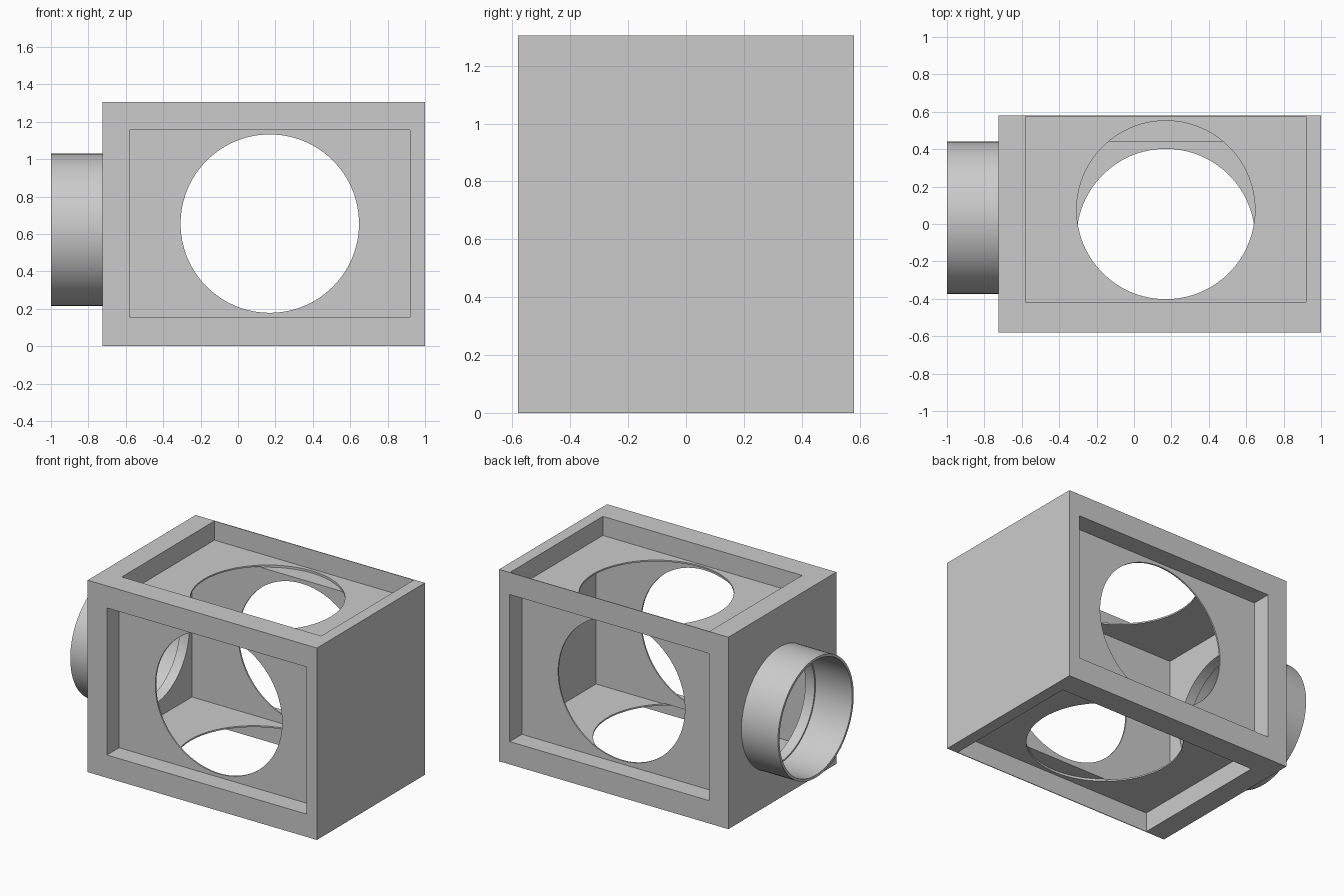
import bpy
import math

if "Cube" in bpy.data.objects:
    bpy.data.objects.remove(bpy.data.objects["Cube"])

AXIS_ROT = {'X': (0, math.pi / 2, 0), 'Y': (math.pi / 2, 0, 0), 'Z': (0, 0, 0)}

grey = bpy.data.materials.new("plain grey")
grey.diffuse_color = (0.6, 0.6, 0.6, 1)
grey.use_nodes = True
grey.node_tree.nodes["Principled BSDF"].inputs["Base Color"].default_value = grey.diffuse_color


def box(name, x, y, z):
    """Box from (low, high) ranges on each axis."""
    centre = [(r[0] + r[1]) / 2 for r in (x, y, z)]
    bpy.ops.mesh.primitive_cube_add(size=1, location=centre)
    ob = bpy.context.object
    ob.name = name
    ob.scale = [r[1] - r[0] for r in (x, y, z)]
    bpy.ops.object.transform_apply(location=True, rotation=True, scale=True)
    ob.data.materials.append(grey)
    return ob


def cylinder(name, axis, centre, radius, length):
    bpy.ops.mesh.primitive_cylinder_add(vertices=96, radius=radius, depth=length,
                                        location=centre, rotation=AXIS_ROT[axis])
    ob = bpy.context.object
    ob.name = name
    bpy.ops.object.transform_apply(location=True, rotation=True, scale=True)
    ob.data.materials.append(grey)
    return ob


def cut(target, cutter):
    """Subtract the cutter and remove it."""
    cutter.hide_render = True
    mod = target.modifiers.new("cut", 'BOOLEAN')
    mod.operation = 'DIFFERENCE'
    mod.solver = 'EXACT'
    mod.object = cutter
    bpy.context.view_layer.objects.active = target
    bpy.ops.object.modifier_apply(modifier=mod.name)
    bpy.data.objects.remove(cutter, do_unlink=True)


def smooth(ob):
    bpy.ops.object.select_all(action='DESELECT')
    ob.select_set(True)
    bpy.context.view_layer.objects.active = ob
    bpy.ops.object.shade_smooth_by_angle(angle=math.radians(30))


# Main housing, hollowed out
H = 1.305
housing = box("housing", (-0.725, 1.0), (-0.58, 0.58), (0, H))
cut(housing, box("cavity", (-0.655, 0.985), (-0.44, 0.44), (0.14, H - 0.14)))

# Rectangular recesses on the front, back, top and bottom
rx = (-0.58, 0.92)
cut(housing, box("front_recess", rx, (-0.7, -0.45), (0.155, 1.155)))
cut(housing, box("back_recess", rx, (0.45, 0.7), (0.155, 1.155)))
cut(housing, box("top_recess", rx, (-0.42, 0.575), (H - 0.13, 1.5)))
cut(housing, box("bottom_recess", rx, (-0.575, 0.42), (-0.2, 0.13)))

# Round openings in the thin panels
R = 0.477
cut(housing, cylinder("front_back_opening", 'Y', (0.17, 0, 0.655), R, 1.6))
cut(housing, cylinder("top_opening", 'Z', (0.17, 0.075, H - 0.145 + 0.1), R, 0.2))
cut(housing, cylinder("bottom_opening", 'Z', (0.17, -0.075, 0.145 - 0.1), R, 0.2))

# Side port through the left wall
PY, PZ = 0.033, 0.622
cut(housing, cylinder("port_opening", 'X', (-0.69, PY, PZ), 0.38, 0.2))
smooth(housing)

# Round collar around the port
collar = cylinder("port_collar", 'X', (-0.8615, PY, PZ), 0.407, 0.277)
cut(collar, cylinder("collar_bore", 'X', (-0.86, PY, PZ), 0.39, 0.6))
smooth(collar)
